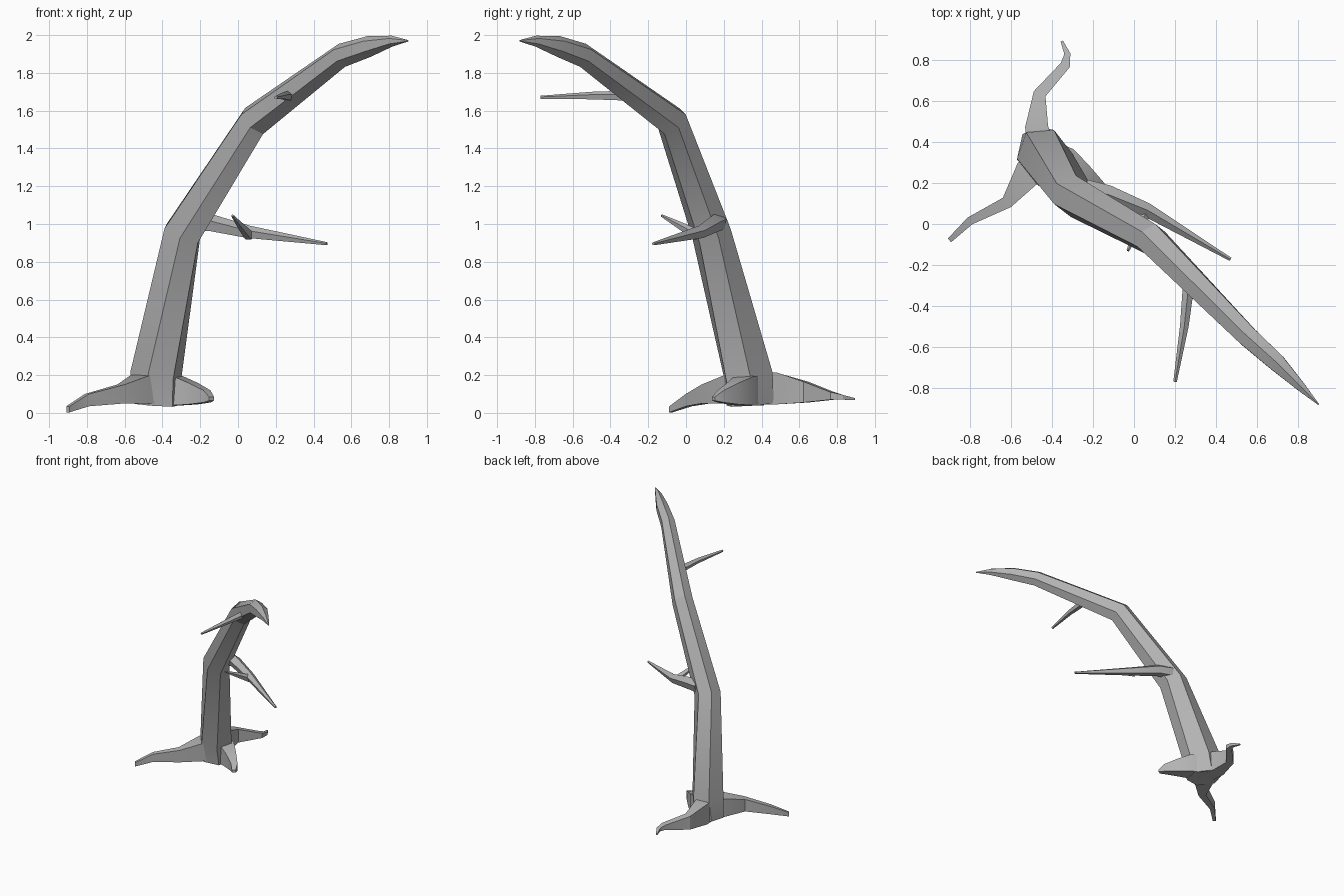
import bpy, bmesh, math
from mathutils import Vector

if "Cube" in bpy.data.objects:
    bpy.data.objects.remove(bpy.data.objects["Cube"])

UP = Vector((0, 0, 1))
wood = bpy.data.materials.new("dark_grey_wood")
wood.diffuse_color = (0.45, 0.45, 0.45, 1)
wood.use_nodes = True
wood.node_tree.nodes["Principled BSDF"].inputs["Base Color"].default_value = wood.diffuse_color


def loft(name, rings, sides, upright=False, turn=0.0):
    """Skin a tapered limb through rings of (x, y, z, half_width, half_height)."""
    bm = bmesh.new()
    pts = [Vector(r[:3]) for r in rings]
    loops = []
    for i, (p, r) in enumerate(zip(pts, rings)):
        t = Vector((0, 0, 0))
        if i > 0:
            t += (p - pts[i - 1]).normalized()
        if i < len(pts) - 1:
            t += (pts[i + 1] - p).normalized()
        if upright:
            t.z = 0
        t.normalize()
        side = t.cross(UP).normalized()
        ridge = side.cross(t)
        loop = []
        for k in range(sides):
            a = 2 * math.pi * k / sides + turn
            loop.append(bm.verts.new(p + side * math.sin(a) * r[3] + ridge * math.cos(a) * r[4]))
        loops.append(loop)
    for a, b in zip(loops, loops[1:]):
        for k in range(sides):
            n = (k + 1) % sides
            bm.faces.new((a[k], a[n], b[n], b[k]))
    bm.faces.new(loops[0])
    bm.faces.new(loops[-1])
    bmesh.ops.recalc_face_normals(bm, faces=bm.faces)
    mesh = bpy.data.meshes.new(name)
    bm.to_mesh(mesh)
    bm.free()
    mesh.materials.append(wood)
    obj = bpy.data.objects.new(name, mesh)
    bpy.context.collection.objects.link(obj)
    return obj


def root(name, rings):
    """Four-sided root from rings of (x, y, bottom, top, half_width)."""
    q = math.sqrt(2)
    loft(name, [(x, y, (lo + hi) / 2, w * q, (hi - lo) / 2 * q) for x, y, lo, hi, w in rings],
         4, upright=True, turn=math.pi / 4)


def branch(name, rings):
    """Round branch from rings of (x, y, z, radius)."""
    loft(name, [r + (r[3],) for r in rings], 5)


# Leaning six-sided trunk, a little narrower than deep
trunk = [(-0.445, 0.34, 0.045, 0.14), (-0.435, 0.33, 0.2, 0.15),
         (-0.295, 0.135, 0.95, 0.115), (0.085, -0.075, 1.545, 0.092),
         (0.55, -0.545, 1.893, 0.065), (0.695, -0.675, 1.94, 0.056),
         (0.815, -0.795, 1.968, 0.029), (0.9, -0.88, 1.97, 0.004)]
loft("trunk", [(x, y, z, r * 0.88, r) for x, y, z, r in trunk], 6)

# Spreading roots
root("left_root", [(-0.43, 0.33, 0.05, 0.2, 0.085), (-0.515, 0.25, 0.05, 0.2, 0.07),
                   (-0.62, 0.105, 0.05, 0.15, 0.03), (-0.8, 0.015, 0.035, 0.1, 0.02),
                   (-0.9, -0.08, 0.003, 0.035, 0.012)])
root("back_root", [(-0.45, 0.35, 0.045, 0.215, 0.07), (-0.475, 0.475, 0.045, 0.215, 0.056),
                   (-0.46, 0.635, 0.055, 0.165, 0.031), (-0.335, 0.775, 0.07, 0.11, 0.024),
                   (-0.325, 0.83, 0.07, 0.095, 0.015), (-0.352, 0.892, 0.068, 0.078, 0.006)])
root("right_root", [(-0.42, 0.34, 0.04, 0.2, 0.075), (-0.32, 0.31, 0.04, 0.195, 0.06),
                    (-0.24, 0.25, 0.045, 0.16, 0.04), (-0.165, 0.185, 0.055, 0.12, 0.025),
                    (-0.14, 0.145, 0.065, 0.085, 0.015)])

# Bare branches
branch("upper_branch", [(0.27, -0.24, 1.675, 0.035), (0.262, -0.34, 1.677, 0.028),
                        (0.245, -0.5, 1.678, 0.022), (0.2, -0.77, 1.67, 0.009)])
branch("middle_branch", [(-0.24, 0.17, 1.01, 0.05), (-0.13, 0.145, 1.0, 0.048),
                         (0.06, 0.07, 0.955, 0.036), (0.47, -0.172, 0.895, 0.009)])
branch("twig", [(0.06, 0.06, 0.94, 0.03), (0.02, -0.02, 0.985, 0.022),
                (-0.03, -0.13, 1.045, 0.007)])

# Soften only the shallow bends
for obj in bpy.data.objects:
    obj.select_set(True)
    bpy.context.view_layer.objects.active = obj
bpy.ops.object.shade_smooth_by_angle(angle=math.radians(25))
